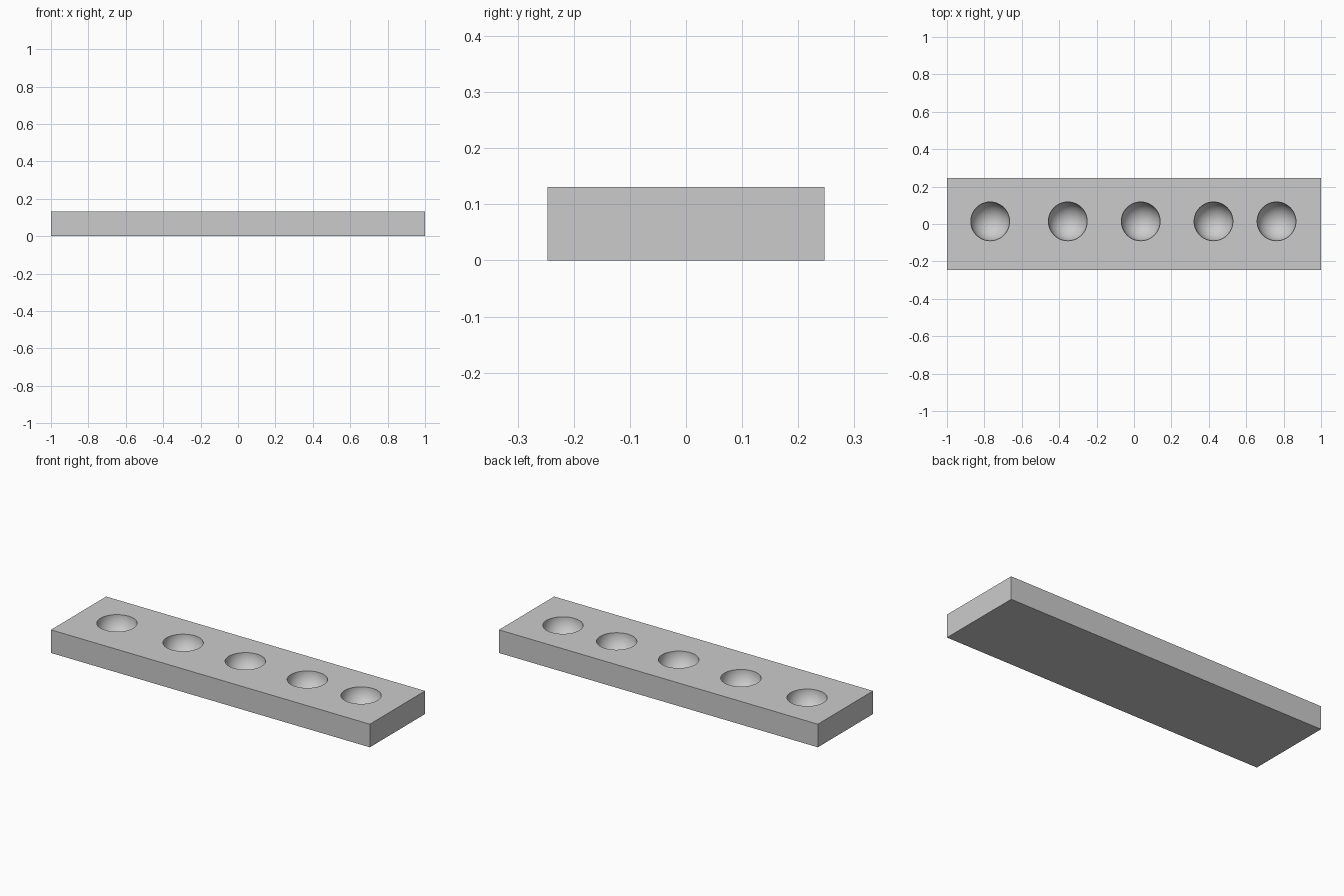
import bpy
from math import radians

LENGTH, DEPTH, HEIGHT = 2.0, 0.494, 0.131
CUP_RADIUS = 0.104
CUP_Y = 0.014
CUP_XS = (-0.769, -0.354, 0.036, 0.425, 0.762)

default_cube = bpy.data.objects.get("Cube")
if default_cube:
    bpy.data.objects.remove(default_cube, do_unlink=True)

# Single grey material
grey = bpy.data.materials.new("light_grey")
grey.use_nodes = True
colour = (0.6, 0.6, 0.6, 1.0)
grey.diffuse_color = colour
grey.node_tree.nodes["Principled BSDF"].inputs["Base Color"].default_value = colour

# Rectangular tray block
bpy.ops.mesh.primitive_cube_add(size=1, location=(0, 0, HEIGHT / 2))
tray = bpy.context.object
tray.name = "tray_block"
tray.scale = (LENGTH, DEPTH, HEIGHT)
bpy.ops.object.transform_apply(location=False, rotation=False, scale=True)
tray.data.materials.append(grey)

# Hemispherical cups sunk into the top face
for i, x in enumerate(CUP_XS):
    bpy.ops.mesh.primitive_uv_sphere_add(
        segments=48, ring_count=25, radius=CUP_RADIUS, location=(x, CUP_Y, HEIGHT))
    cutter = bpy.context.object
    cutter.name = f"cup_cutter_{i + 1}"
    cutter.hide_render = True
    cutter.data.materials.append(grey)

    cut = tray.modifiers.new(f"cup_{i + 1}", "BOOLEAN")
    cut.operation = "DIFFERENCE"
    cut.solver = "EXACT"
    cut.object = cutter
    bpy.context.view_layer.objects.active = tray
    bpy.ops.object.modifier_apply(modifier=cut.name)
    bpy.data.objects.remove(cutter, do_unlink=True)

# Smooth cups with crisp rims and block edges
bpy.ops.object.select_all(action="DESELECT")
tray.select_set(True)
bpy.context.view_layer.objects.active = tray
bpy.ops.object.shade_smooth_by_angle(angle=radians(30))
